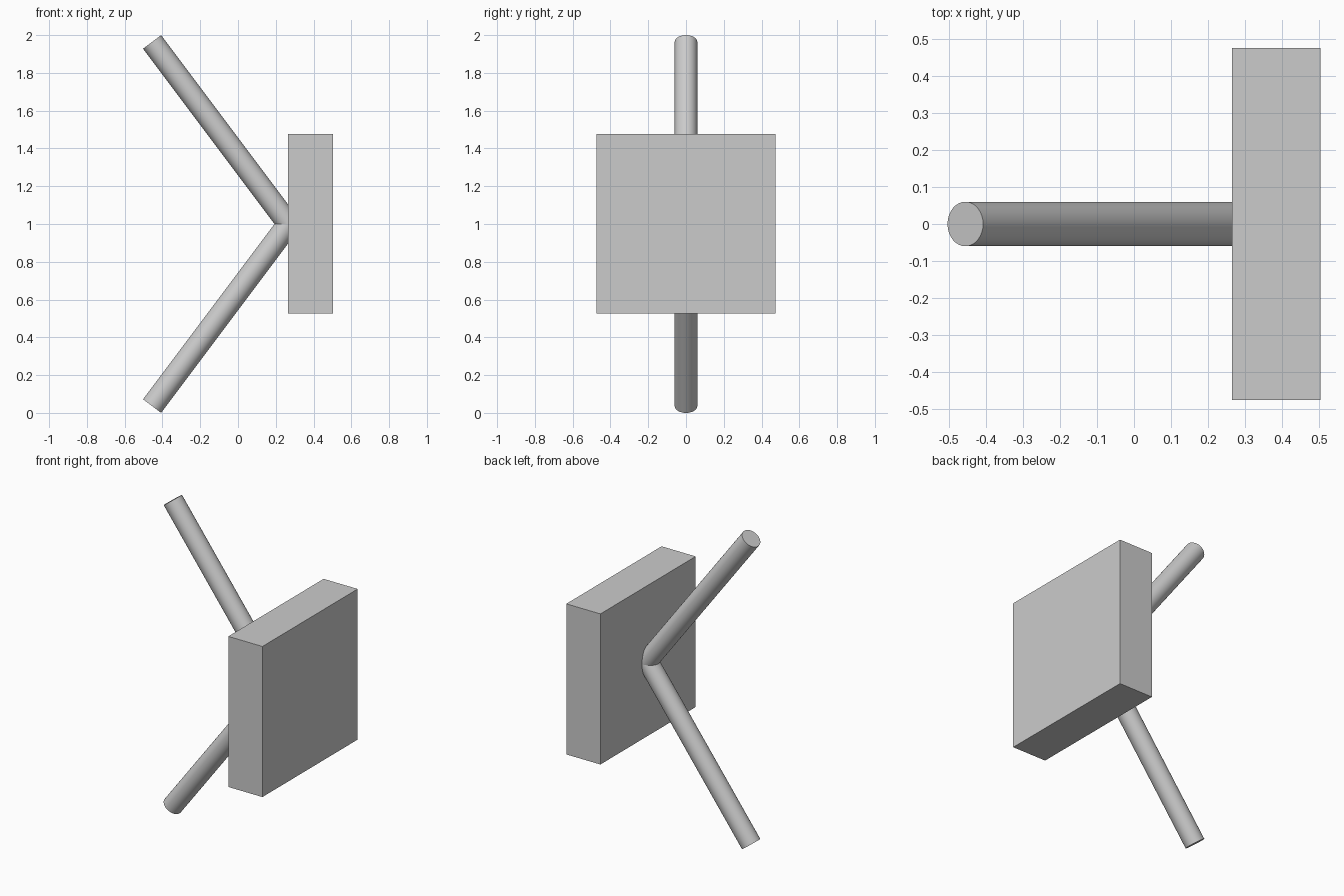
import bpy
from mathutils import Vector

if "Cube" in bpy.data.objects:
    bpy.data.objects.remove(bpy.data.objects["Cube"])


def rod(name, start, end, radius=0.06, sides=32):
    a, b = Vector(start), Vector(end)
    bpy.ops.mesh.primitive_cylinder_add(vertices=sides, radius=radius,
                                        depth=(b - a).length, location=(a + b) / 2)
    ob = bpy.context.object
    ob.name = name
    ob.rotation_euler = (b - a).to_track_quat('Z', 'Y').to_euler()
    bpy.ops.object.shade_smooth_by_angle()
    return ob


# Square slab on the right
bpy.ops.mesh.primitive_cube_add(size=1, location=(0.384, 0, 1.002))
slab = bpy.context.object
slab.name = "square_slab"
slab.scale = (0.238, 0.95, 0.95)

# Two mirrored rods meeting at the middle of the slab's inner face
for name, side in (("upper_rod", 1), ("lower_rod", -1)):
    rod(name, (0.268, 0, 1), (-0.455, 0, 1 + side * 0.964))
